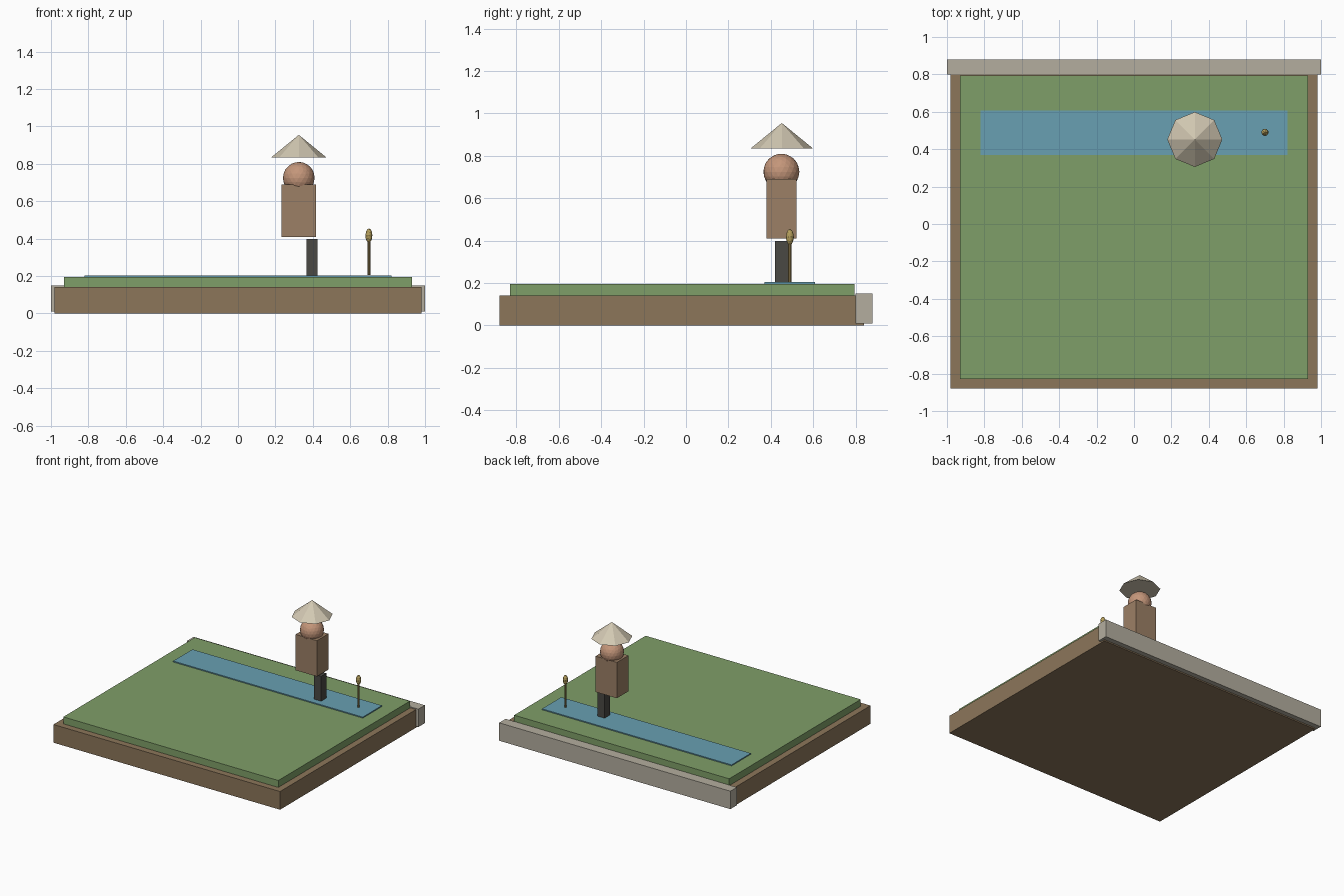
import bpy

if "Cube" in bpy.data.objects:
    bpy.data.objects.remove(bpy.data.objects["Cube"])


def linear(h):
    # sRGB hex to linear RGBA
    vals = [int(h[i:i + 2], 16) / 255 for i in (0, 2, 4)]
    return [v / 12.92 if v <= 0.04045 else ((v + 0.055) / 1.055) ** 2.4 for v in vals] + [1]


def finish(name, color):
    ob = bpy.context.object
    ob.name = name
    mat = bpy.data.materials.get(color) or bpy.data.materials.new(color)
    mat.diffuse_color = linear(color)
    mat.use_nodes = True
    mat.node_tree.nodes["Principled BSDF"].inputs["Base Color"].default_value = mat.diffuse_color
    ob.data.materials.append(mat)
    return ob


def box(name, x, y, z, color):
    # box from (min, max) pairs on each axis
    bpy.ops.mesh.primitive_cube_add(size=1, location=[(a + b) / 2 for a, b in (x, y, z)])
    bpy.context.object.scale = [b - a for a, b in (x, y, z)]
    bpy.ops.object.transform_apply(location=False, rotation=False, scale=True)
    return finish(name, color)


# Terrain slab, retaining wall, field and water channel
box("soil_base", (-0.98, 0.98), (-0.88, 0.84), (0, 0.142), "8C765A")
box("stone_wall", (-1, 1), (0.80, 0.88), (0.01, 0.15), "B4AE9F")
box("grass_field", (-0.93, 0.93), (-0.83, 0.795), (0.14, 0.196), "7F9F68")
box("water_strip", (-0.82, 0.82), (0.37, 0.608), (0.194, 0.204), "68A0B2")

# Farmer: leg, torso, faceted head, conical straw hat
box("leg", (0.366, 0.426), (0.419, 0.483), (0.202, 0.398), "4A4844")
box("torso", (0.233, 0.417), (0.379, 0.521), (0.41, 0.69), "9C8066")
bpy.ops.mesh.primitive_ico_sphere_add(subdivisions=3, radius=0.085, location=(0.325, 0.45, 0.725))
finish("head", "C4967A")
bpy.ops.mesh.primitive_cone_add(vertices=8, radius1=0.147, radius2=0, depth=0.12,
                                location=(0.325, 0.452, 0.895))
finish("straw_hat", "D2C8B2")

# Reed with a seed head
bpy.ops.mesh.primitive_cylinder_add(vertices=8, radius=0.008, depth=0.185,
                                    location=(0.70, 0.49, 0.2975))
finish("reed_stem", "8E7A4C")
bpy.ops.mesh.primitive_ico_sphere_add(subdivisions=2, radius=1, location=(0.70, 0.49, 0.417))
bpy.context.object.scale = (0.019, 0.019, 0.038)
bpy.ops.object.transform_apply(location=False, rotation=False, scale=True)
finish("reed_head", "B59F5C")
